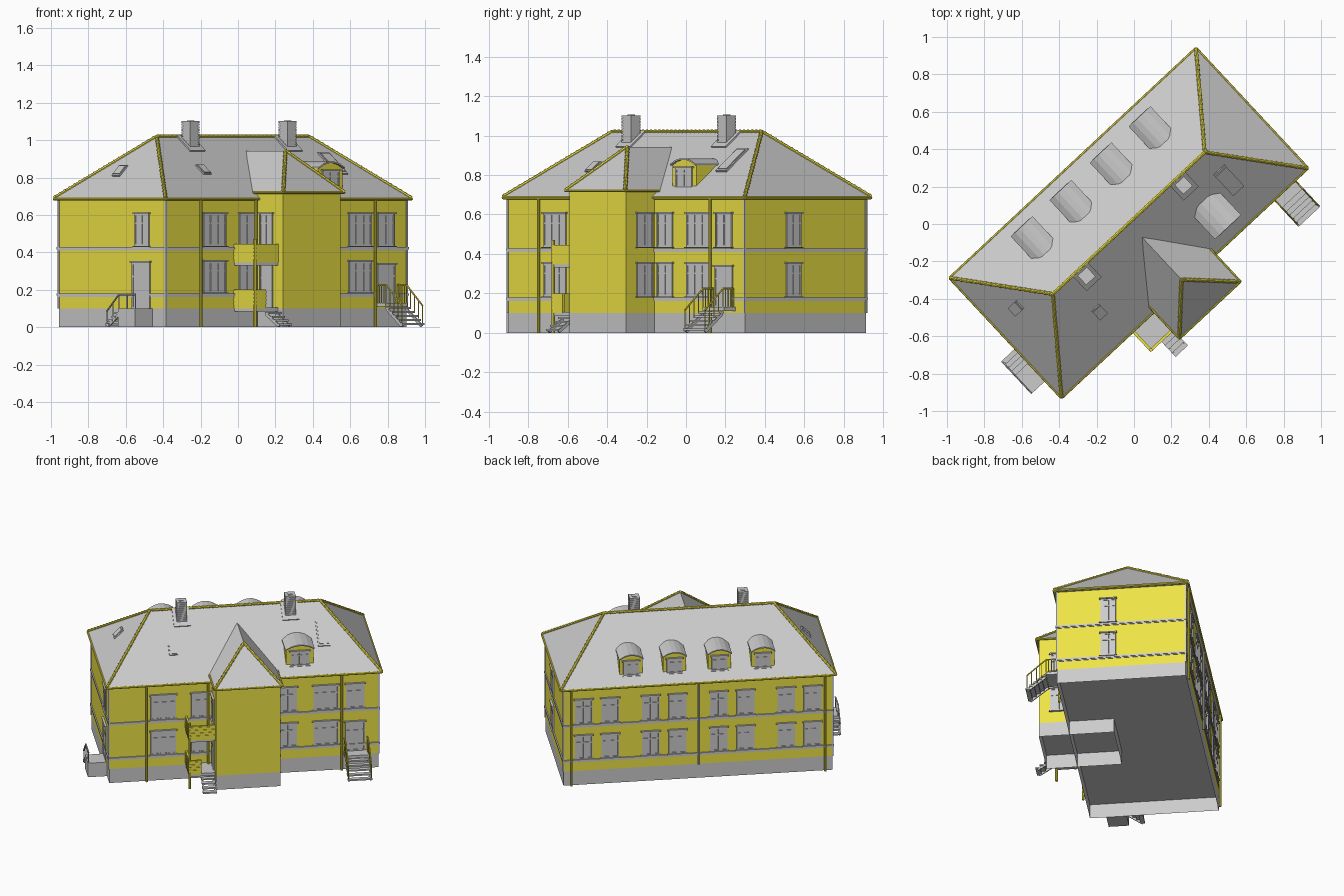
import bpy, bmesh, math
from mathutils import Matrix, Vector

if "Cube" in bpy.data.objects:
    bpy.data.objects.remove(bpy.data.objects["Cube"])

T, R = Matrix.Translation, Matrix.Rotation
HOUSE = T((-0.028, 0.005, 0)) @ R(math.radians(43), 4, 'Z')   # u along the house, v across it
I = Matrix()
L, W = 0.88, 0.42            # wall half length / half width
EL, EW = 0.90, 0.438         # eave half sizes
EAVE, RIDGE, RL = 0.69, 1.02, 0.556
XW, XV = 0.21, -0.62         # front wing half width, front plane

yellow = bpy.data.materials.new("yellow")
yellow.diffuse_color = (0.86, 0.77, 0.06, 1)
yellow.use_nodes = True
yellow.node_tree.nodes["Principled BSDF"].inputs["Base Color"].default_value = yellow.diffuse_color
parts = {}


def part(name, mat=None):
    if name not in parts:
        parts[name] = (bmesh.new(), mat)
    return parts[name][0]


def mesh(name, verts, faces, mat=None, m=I):
    bm = part(name, mat)
    vs = [bm.verts.new(m @ Vector(v)) for v in verts]
    for f in faces:
        bm.faces.new([vs[i] for i in f])


def box(name, x0, x1, y0, y1, z0, z1, mat=None, m=I, bottom=True):
    vs = [(x, y, z) for z in (z0, z1) for x, y in ((x0, y0), (x1, y0), (x1, y1), (x0, y1))]
    fs = [(4, 5, 6, 7), (0, 1, 5, 4), (1, 2, 6, 5), (2, 3, 7, 6), (3, 0, 4, 7)]
    mesh(name, vs, fs + ([(3, 2, 1, 0)] if bottom else []), mat, m)


def rod(name, a, b, r, mat=None, m=I, n=8):
    a, b = m @ Vector(a), m @ Vector(b)
    q = (b - a).to_track_quat('Z', 'Y').to_matrix().to_4x4()
    bmesh.ops.create_cone(part(name, mat), cap_ends=True, segments=n, radius1=r, radius2=r,
                          depth=(b - a).length, matrix=T((a + b) / 2) @ q)


def extrude(name, prof, y0, y1, mat=None, m=I):
    n = len(prof)
    vs = [(x, y, z) for y in (y0, y1) for x, z in prof]
    fs = [(i, (i + 1) % n, n + (i + 1) % n, n + i) for i in range(n)]
    mesh(name, vs, fs + [tuple(range(n)), tuple(range(n, 2 * n))], mat, m)


# wall frames: x along the wall, y outward
def wall(deg, dist):
    return R(math.radians(deg), 4, 'Z') @ T((0, dist, 0))


BACK, FRONT, LEFT, RIGHT = wall(0, W), wall(180, W), wall(90, L), wall(-90, L)
WING_L, WING_R = wall(90, XW), wall(-90, XW)


def window(m, s, w, z0, z1, door=False, name="windows"):
    a, b, t = s - w / 2, s + w / 2, 0.009
    box(name, a, b, -0.005, 0.003, z0, z1, None, m)
    for x in (a, b - t):
        box(name, x, x + t, 0, 0.008, z0, z1, None, m)
    for z in (z0, z1 - t, z0 + (z1 - z0) * 0.68):
        box(name, a + t, b - t, 0, 0.007, z, z + t, None, m)
    for k in ([0.5] if w < 0.15 else [0.33, 0.67]):
        if not door:
            x = a + w * k
            box(name, x - 0.004, x + 0.004, 0, 0.007, z0, z1, None, m)
    box(name, a - 0.008, b + 0.008, 0, 0.015, z1, z1 + 0.008, None, m)
    if not door:
        box(name, a - 0.008, b + 0.008, 0, 0.015, z0 - 0.006, z0, None, m)


def stairs(name, m, x0, x1, y0, y1, top, n):
    # open treads descending along +y, carried by two stringers
    d, h = (y1 - y0) / n, top / (n + 1)
    for i in range(n):
        z = top - (i + 1) * h
        box(name, x0, x1, y0 + i * d, y0 + (i + 1.15) * d, z - 0.01, z, None, m)
    for x in (x0 + 0.005, x1 - 0.013):
        mesh(name, [(x + k, y, z) for k in (0, 0.008) for y, z in
                    ((y0, top - h), (y0, top - 0.04), (y1 - 0.015, 0), (y1, 0.01))],
             [(0, 1, 2, 3), (4, 5, 6, 7), (0, 1, 5, 4), (1, 2, 6, 5), (2, 3, 7, 6), (3, 0, 4, 7)], None, m)


def railing(name, m, x, pts, h, mat=None, n=4):
    for (ya, za), (yb, zb) in zip(pts, pts[1:]):
        rod(name, (x, ya, za + h), (x, yb, zb + h), 0.005, mat, m, 6)
        for i in range(n + 1):
            y, z = ya + (yb - ya) * i / n, za + (zb - za) * i / n
            rod(name, (x, y, z), (x, y, z + h), 0.003, mat, m, 6)


# plinth shells, walls, belt courses, corner strips
box("plinth", -L, L, -W, W, 0, 0.1, bottom=False)
box("wing_plinth", -XW, XW, XV, -0.13, 0, 0.1, bottom=False)
box("walls", -L, L, -W, W, 0.1, 0.685, yellow, bottom=False)
box("wing_walls", -XW, XW, XV, -0.3, 0.1, 0.722, yellow, bottom=False)
for z in (0.168, 0.416):
    box("belt_courses", -L - .008, L + .008, -W - .008, W + .008, z, z + 0.012)
    box("belt_courses", -L - .004, L + .004, -W - .004, W + .004, z - 0.006, z)
for u in (-L, L):
    for v in (-W, W):
        box("corner_strips", u - .005, u + .005, v - .005, v + .005, 0.1, 0.68)

# main hip roof with thin fascia
mesh("main_roof", [(-EL, -EW, .68), (EL, -EW, .68), (EL, EW, .68), (-EL, EW, .68),
                   (-EL, -EW, EAVE), (EL, -EW, EAVE), (EL, EW, EAVE), (-EL, EW, EAVE),
                   (-RL, 0, RIDGE), (RL, 0, RIDGE)],
     [(3, 2, 1, 0), (0, 1, 5, 4), (1, 2, 6, 5), (2, 3, 7, 6), (3, 0, 4, 7),
      (4, 5, 9, 8), (5, 6, 9), (6, 7, 8, 9), (7, 4, 8)])
# wing hip roof running back into the main slope
xw, xv, rv, rz, ez = 0.223, -0.636, -0.413, 0.943, 0.722
mesh("wing_roof", [(-xw, xv, ez), (xw, xv, ez), (xw, -.385, ez), (-xw, -.385, ez), (0, rv, rz), (0, -.105, rz)],
     [(0, 1, 4), (1, 2, 5, 4), (3, 0, 4, 5), (3, 2, 1, 0), (2, 3, 5)])

# ridge and hip caps, eave gutters
caps = [((-RL, 0, RIDGE), (RL, 0, RIDGE)), ((0, rv, rz), (-xw, xv, ez)), ((0, rv, rz), (xw, xv, ez))]
for i in (-1, 1):
    caps += [((i * RL, 0, RIDGE), (i * EL, j * EW, EAVE)) for j in (-1, 1)]
for a, b in caps:
    a, b = Vector(a), Vector(b)
    rod("ridge_caps", a, b, 0.009, yellow)
    n = int((b - a).length / 0.03)
    for k in range(n):                       # overlapping tile collars
        p = a.lerp(b, (k + 0.5) / n)
        rod("ridge_caps", p, p + (b - a).normalized() * 0.008, 0.011, yellow)
for i in (-1, 1):
    rod("gutters", (i * EL, -EW, .685), (i * EL, EW, .685), 0.008, yellow)
    rod("gutters", (i * xw, xv, .72), (i * xw, -.40, .72), 0.007, yellow)
    a = 0.21 if i < 0 else -EL
    rod("gutters", (-EL, i * EW, .685), (EL if i > 0 else -xw, i * EW, .685), 0.008, yellow)
rod("gutters", (xw, -EW, .685), (EL, -EW, .685), 0.008, yellow)
rod("gutters", (-xw, xv, .72), (xw, xv, .72), 0.007, yellow)

# downpipes
for u, v in ((-.637, -.435), (.637, -.435), (-.235, -.435), (-.83, .435), (.83, .435)):
    rod("downpipes", (u, v, 0), (u, v, .685), 0.008, yellow)
rod("back_pipe", (0, .43, .1), (0, .43, .685), 0.007)

# windows and doors
Z = ((0.185, 0.35), (0.435, 0.605))
for z0, z1 in Z:
    for u in (.135, .31, .575, .748):
        window(BACK, u, 0.115, z0, z1)
        window(BACK, -u, 0.115, z0, z1)
    window(FRONT, .527, 0.165, z0, z1)
    window(FRONT, -.536, 0.165, z0, z1)
    window(FRONT, -.29, 0.115, z0, z1)
    window(RIGHT, .085, 0.1, z0, z1)
    window(WING_R, .49, 0.11, z0, z1)
window(FRONT, .285, 0.12, *Z[1])
window(FRONT, .285, 0.12, *Z[0])
window(FRONT, -.727, 0.12, *Z[1])
window(LEFT, -.235, 0.11, *Z[1])
window(WING_L, -.49, 0.1, *Z[1])
window(FRONT, -.727, 0.13, 0.13, 0.335, True, "doors")
window(LEFT, -.23, 0.14, 0.1, 0.345, True, "doors")
window(WING_L, -.49, 0.1, 0.1, 0.335, True, "doors")


# arched dormers
def dormer(m, s, w):
    h = w / 2
    arch = [(s + h * k, 0.848 + 0.03 * (1 - k * k)) for k in (-1, -.6, -.2, .2, .6, 1)]
    extrude("dormer_walls", [(s - h, .72)] + arch + [(s + h, .72)], .365, .22, yellow, m)
    roof = [(s + (x - s) * 1.06, z) for x, z in arch]
    extrude("dormer_roofs", roof + [(x, z + .008) for x, z in reversed(roof)], .378, .185, None, m)
    window(m @ T((0, .365, 0)), s, w * 0.68, .735, .835)


for u in (-.431, -.147, .147, .431):
    dormer(I, u, 0.15)
dormer(R(math.pi, 4, 'Z'), -.373, 0.18)


# slope frames for skylights and chimney flashing
def front_slope(u, v):
    return T((u, v, RIDGE + (RIDGE - EAVE) * v / EW)) @ R(math.atan2(RIDGE - EAVE, EW), 4, 'X')


def skylight(m, a, b):
    box("skylights", -a, a, -b, b, -0.01, 0.008, None, m)
    box("skylights", -a * .8, a * .8, -b * .85, b * .85, 0, 0.012, None, m)


skylight(front_slope(-.439, -.24), .028, .04)
skylight(front_slope(.547, -.195), .04, .095)
k = (RIDGE - EAVE) / (EL - RL)
skylight(T((-.75, .078, EAVE + k * .15)) @ R(-math.atan(k), 4, 'Y'), .04, .03)

# brick chimneys
for u in (-.358, .352):
    v = -.053
    box("chimney_flashing", -.055, .055, -.068, .066, -.01, .008, None, front_slope(u, v))
    box("chimneys", u - .029, u + .029, v - .029, v + .029, .93, 1.1)
    for i in range(12):
        z, s = .937 + i * .014, .034
        box("chimneys", u - s, u + s, v - s, v + s, z, z + .011)
    box("chimney_pots", u - .014, u + .014, v - .014, v + .014, 1.09, 1.106)

# entrance stairs at the right of the front
box("entrance_landing", -.81, -.65, 0, .08, .11, .13, None, FRONT)
stairs("entrance_stairs", FRONT, -.81, -.65, .08, .21, .13, 5)
for x in (-.805, -.655):
    railing("entrance_railing", FRONT, x, [(.01, .13), (.08, .13), (.205, .02)], .095, yellow)

# side landing and stairs on the left end
box("side_landing", -1.005, -L, -.313, -.18, 0, .1)
stairs("side_stairs", I, -1.005, -L, -.18, -.08, .1, 4)
railing("side_railing", I, -1.0, [(-.31, .1), (-.18, .1), (-.085, .01)], .075, None, 2)

# porch and balcony in the corner of the wing
for name, z, gap in (("porch", .1, .09), ("balcony", .345, 0)):
    box(name + "_floor", -.38, -XW, -.58, -W, z - .015, z + .005)
    box(name + "_parapet", -.382, -.37, -.582, -W, z, z + .1, yellow)
    box(name + "_parapet", -.37, -XW - gap, -.582, -.57, z, z + .1, yellow)
    for i in range(1, 5):                    # plank joints
        zz = z + i * .02
        box(name + "_parapet", -.385, -.382, -.585, -W, zz, zz + .012, yellow)
        box(name + "_parapet", -.385, -XW - gap, -.585, -.582, zz, zz + .012, yellow)
rod("porch_post", (-.376, -.576, 0), (-.376, -.576, .47), .009, yellow)
stairs("porch_stairs", wall(180, 0), XW + .005, .305, .58, .69, .1, 4)

# turn every collected part into an object
for name, (bm, mat) in parts.items():
    bmesh.ops.recalc_face_normals(bm, faces=bm.faces)
    me = bpy.data.meshes.new(name)
    bm.to_mesh(me)
    bm.free()
    if mat:
        me.materials.append(mat)
    ob = bpy.data.objects.new(name, me)
    ob.matrix_world = HOUSE
    bpy.context.collection.objects.link(ob)
